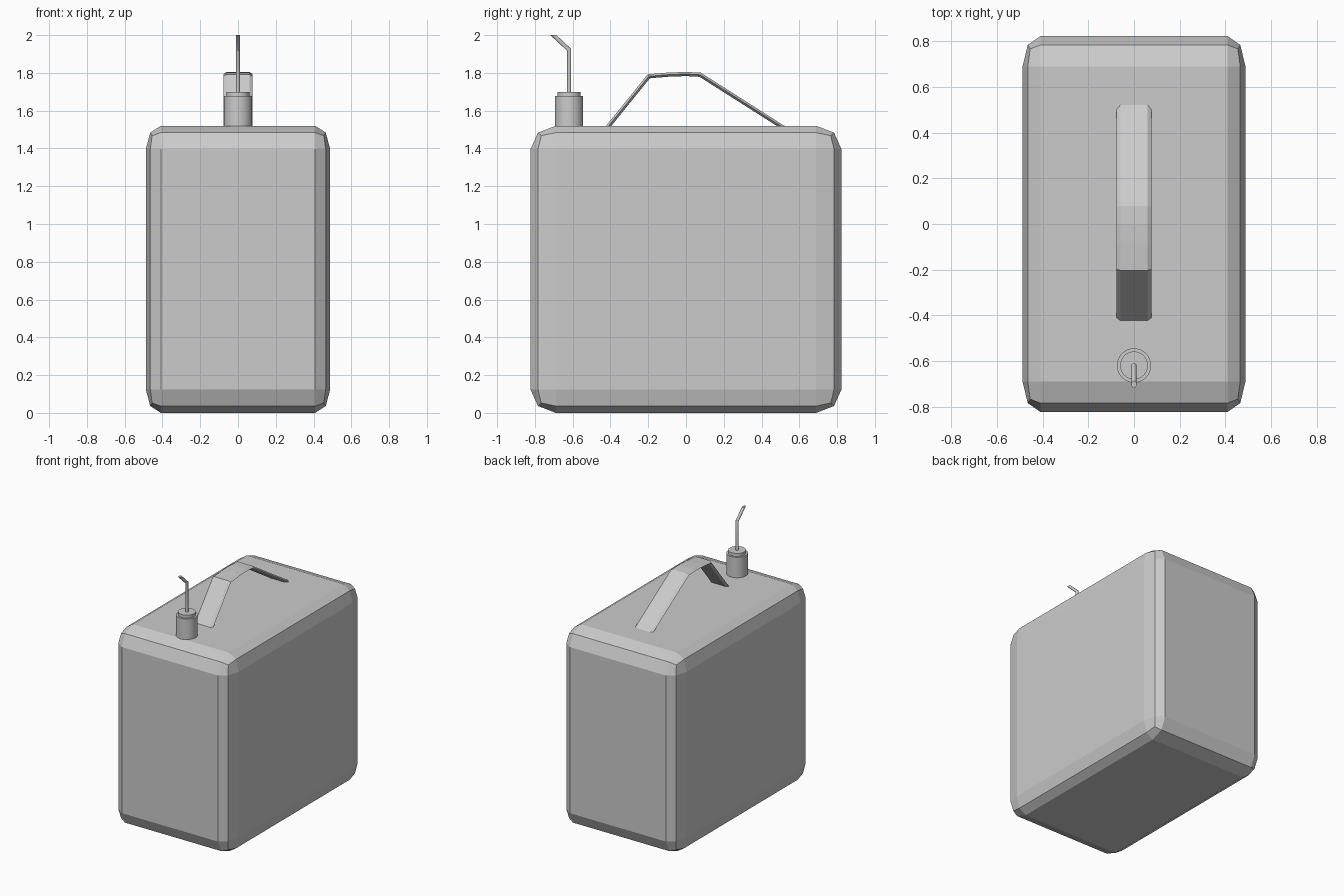
import bpy, bmesh, math
from mathutils import Vector

if "Cube" in bpy.data.objects:
    bpy.data.objects.remove(bpy.data.objects["Cube"])


def make_object(name, bm, smooth=False):
    bmesh.ops.recalc_face_normals(bm, faces=bm.faces[:])
    mesh = bpy.data.meshes.new(name)
    bm.to_mesh(mesh)
    bm.free()
    ob = bpy.data.objects.new(name, mesh)
    bpy.context.collection.objects.link(ob)
    if smooth:
        bpy.ops.object.select_all(action='DESELECT')
        ob.select_set(True)
        bpy.context.view_layer.objects.active = ob
        bpy.ops.object.shade_smooth_by_angle(angle=math.radians(35))
    return ob


def sweep(name, section, path, smooth=False):
    """Sweep an (x, normal) section along a (y, z) path; ends are cut horizontally."""
    pts = [Vector(p) for p in path]
    normals = []
    for a, b in zip(pts, pts[1:]):
        t = (b - a).normalized()
        normals.append(Vector((-t.y, t.x)))
    bm = bmesh.new()
    rings = []
    for i, p in enumerate(pts):
        if i in (0, len(pts) - 1):
            n = normals[0 if i == 0 else -1]
            d = Vector((1 / n.x, 0))
        else:
            m = (normals[i - 1] + normals[i]).normalized()
            d = m / m.dot(normals[i])
        rings.append([bm.verts.new((x, p.x + d.x * h, p.y + d.y * h)) for x, h in section])
    k = len(section)
    for r, s in zip(rings, rings[1:]):
        for j in range(k):
            bm.faces.new((r[j], r[(j + 1) % k], s[(j + 1) % k], s[j]))
    bm.faces.new(rings[0])
    bm.faces.new(rings[-1])
    return make_object(name, bm, smooth)


def cylinder(name, radius, z0, z1, y):
    bm = bmesh.new()
    bmesh.ops.create_cone(bm, cap_ends=True, segments=32, radius1=radius,
                          radius2=radius, depth=z1 - z0)
    bmesh.ops.translate(bm, verts=bm.verts, vec=(0, y, (z0 + z1) / 2))
    return make_object(name, bm, True)


# Tank body: bevelled cube stretched to size
bm = bmesh.new()
bmesh.ops.create_cube(bm, size=2)
bmesh.ops.bevel(bm, geom=bm.edges[:], offset=0.163, segments=2, profile=0.5,
                affect='EDGES')
bmesh.ops.scale(bm, verts=bm.verts, vec=(0.488, 0.823, 0.76))
bmesh.ops.translate(bm, verts=bm.verts, vec=(0, 0, 0.76))
make_object("tank_body", bm)

# Carrying handle: thin strap with chamfered edges
strap = [(-0.077, 0), (-0.06, 0.011), (0.06, 0.011),
         (0.077, 0), (0.06, -0.011), (-0.06, -0.011)]
sweep("handle", strap, [(-0.413, 1.515), (-0.197, 1.782), (-0.09, 1.791),
                        (0.0, 1.794), (0.075, 1.79), (0.508, 1.515)])

# Filler neck and cap
NECK_Y = -0.619
cylinder("neck", 0.075, 1.50, 1.677, NECK_Y)
cylinder("cap", 0.061, 1.66, 1.70, NECK_Y)

# Bent spout tube
circle = [(0.011 * math.cos(a * math.tau / 12), 0.011 * math.sin(a * math.tau / 12))
          for a in range(12)]
sweep("spout_tube", circle, [(NECK_Y, 1.69), (NECK_Y, 1.922), (-0.702, 2.0)], True)
